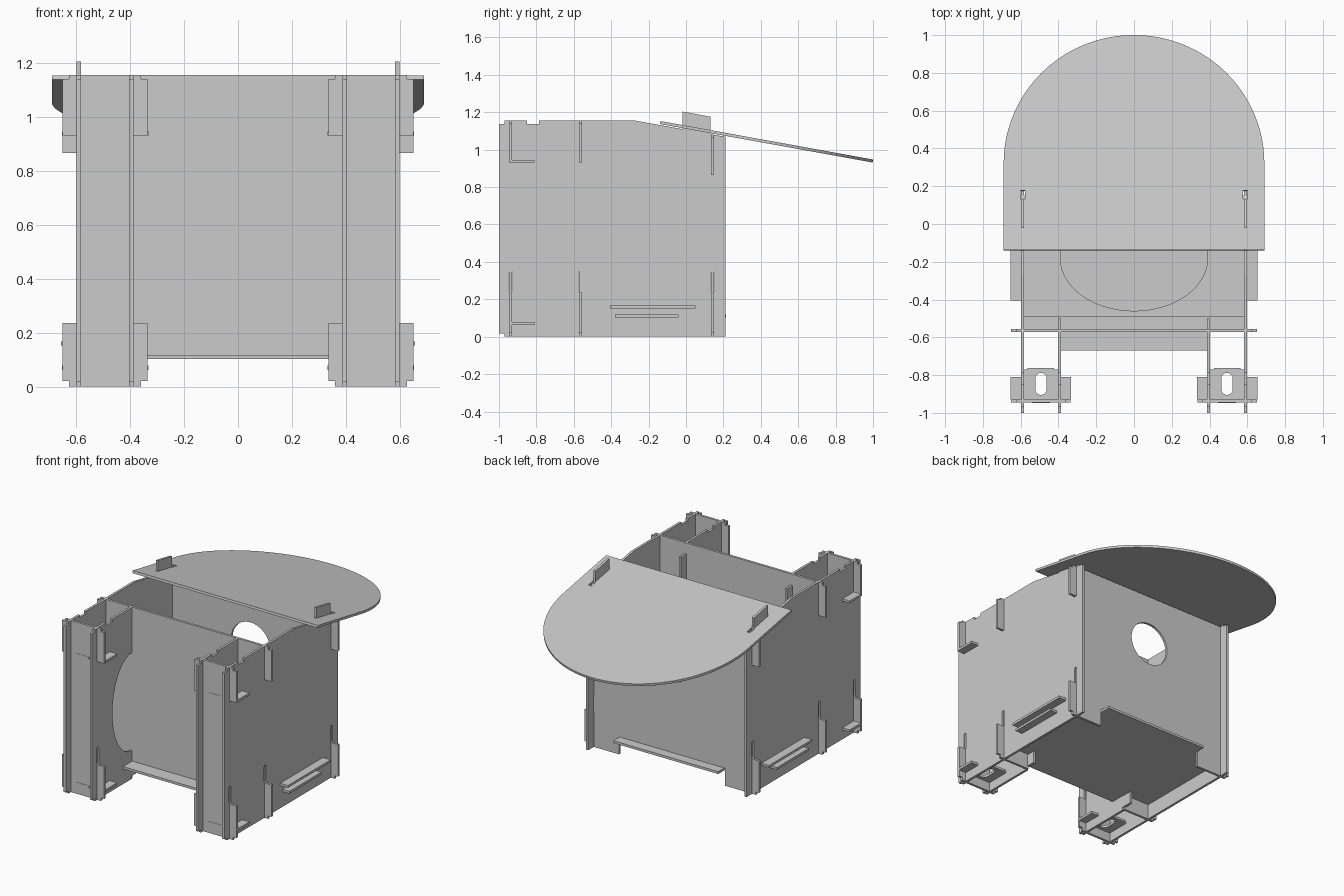
import bpy, bmesh, math
from mathutils import Matrix, Vector

if "Cube" in bpy.data.objects:
    bpy.data.objects.remove(bpy.data.objects["Cube"])

T = 0.016  # sheet thickness
AXES = {  # (u, v, normal) directions for each sheet orientation
    'side': ((0, 1, 0), (0, 0, 1), (1, 0, 0)),
    'wall': ((1, 0, 0), (0, 0, 1), (0, -1, 0)),
    'floor': ((1, 0, 0), (0, 1, 0), (0, 0, 1)),
}


def plate(name, kind, origin, outline, holes=()):
    """Flat sheet cut from a closed outline, with closed cut-outs."""
    cu = bpy.data.curves.new(name, 'CURVE')
    cu.dimensions = '2D'
    cu.fill_mode = 'BOTH'
    cu.extrude = T / 2
    for pts in (outline, *holes):
        sp = cu.splines.new('POLY')
        sp.points.add(len(pts) - 1)
        for p, (u, v) in zip(sp.points, pts):
            p.co = (u, v, 0, 1)
        sp.use_cyclic_u = True
    tmp = bpy.data.objects.new(name + "_outline", cu)
    bpy.context.collection.objects.link(tmp)
    bpy.context.view_layer.update()
    me = bpy.data.meshes.new_from_object(tmp.evaluated_get(bpy.context.evaluated_depsgraph_get()))
    bpy.data.objects.remove(tmp)
    m = Matrix([Vector(a) for a in AXES[kind]]).transposed().to_4x4()
    me.transform(Matrix.Translation(origin) @ m)
    bm = bmesh.new()
    bm.from_mesh(me)
    bmesh.ops.remove_doubles(bm, verts=bm.verts, dist=1e-5)
    bmesh.ops.recalc_face_normals(bm, faces=bm.faces)
    for f in bm.faces:
        f.smooth = False
    bm.to_mesh(me)
    bm.free()
    ob = bpy.data.objects.new(name, me)
    bpy.context.collection.objects.link(ob)
    return ob


def arc(cu, cv, ru, rv, a0, a1, n=48):
    return [(cu + ru * math.cos(math.radians(a0 + (a1 - a0) * i / n)),
             cv + rv * math.sin(math.radians(a0 + (a1 - a0) * i / n))) for i in range(n + 1)]


def ellipse(cu, cv, ru, rv, n=64):
    return arc(cu, cv, ru, rv, 0, 360, n)[:-1]


def slot(cu, v0, v1, r):
    """Upright slot with round ends."""
    return arc(cu, v1 - r, r, r, 0, 180, 10) + arc(cu, v0 + r, r, r, 180, 360, 10)


def mirrored(half, c=0.0):
    """Close a right-hand half outline (bottom to top) about u = c."""
    return half + [(2 * c - u, v) for u, v in reversed(half)]


def ears(x, z0, z1, top, out=0.06):
    """Right edge with a low and a high tab, bottom to top."""
    return [(x + out * .6, z0), (x + out * .6, .02), (x + out, .02), (x + out, .235), (x, .235),
            (x, z1), (x + out, z1), (x + out, top - .016), (x + out * .6, top - .016), (x + out * .6, top)]


FRONT, MID, BACK = -0.938, -0.565, 0.142   # y of the upright sheets
SIDE, INNER, TOP = 0.59, 0.395, 1.155
SLOPE = 0.181

front_edge = [(-.85, TOP), (-.97, TOP), (-.97, TOP - .018), (-1, TOP - .018), (-1, .018), (-.97, .018), (-.97, 0)]
notch = [(-.785, TOP), (-.785, TOP - .018), (-.85, TOP - .018)]

for s, tag in ((-1, "left"), (1, "right")):
    # outer side panel with roof tab and open slot ends
    plate(tag + "_side_panel", 'side', (s * SIDE, 0, 0),
          [(.21, 0), (.21, 1.069), (.13, 1.083), (.13, 1.176), (-.02, 1.204), (-.02, 1.11),
           (-.27, TOP)] + notch + front_edge,
          [slot(y, .235, .352, .01) for y in (FRONT, MID, BACK)])
    # inner pillar panel with curved cut-out and tabs through the middle wall
    plate(tag + "_inner_panel", 'side', (s * INNER, 0, 0),
          [(-.573, 0), (-.573, .02), (-.5, .02), (-.5, .1), (-.573, .1)]
          + arc(-.573, .52, .21, .33, 270, 90)
          + [(-.573, .87), (-.5, .87), (-.5, 1.08), (-.573, 1.08), (-.573, TOP)] + notch + front_edge,
          [slot(FRONT, .235, .352, .01)])
    # pillar front sheet
    c = (SIDE + INNER) / 2
    plate(tag + "_pillar_front", 'wall', (s * c, FRONT, 0), mirrored(ears(.0975, 0, .93, TOP)))
    # pillar shelves, each with an oval hand hole
    for z, lvl in ((.07, "lower"), (.938, "upper")):
        plate(f"{tag}_{lvl}_pillar_shelf", 'floor', (s * c, 0, z),
              mirrored([(.048, -.948), (.048, -.93), (.16, -.93), (.16, -.81), (.09, -.81),
                        (.09, -.77), (.07, -.77), (.07, -.762)]),
              [slot(0, -.905, -.788, .03)])

# middle and rear walls, with feet and side tabs
feet = [(.395, .118), (.395, 0)]
plate("middle_wall", 'wall', (0, MID, 0), mirrored(feet + ears(SIDE, 0, .93, TOP)))
plate("rear_wall", 'wall', (0, BACK, 0), mirrored(feet + ears(SIDE, 0, .865, 1.08)),
      [ellipse(0, .74, .145, .145)])

# lower floor, passing under both walls
plate("lower_floor", 'floor', (0, 0, .11),
      mirrored([(.39, -.67), (.39, -.555), (.582, -.555), (.582, -.38), (.65, -.38), (.65, -.04),
                (.582, -.04), (.582, .13), (.39, .13), (.39, .215)]))
# upper floor with oval opening
plate("upper_floor", 'floor', (0, 0, .16),
      mirrored([(.582, -.49), (.582, -.405), (.655, -.405), (.655, .05), (.582, .05), (.582, .13)]),
      [ellipse(0, -.18, .39, .28)])

# sloping round-ended roof, laid out flat and tilted about its front edge
k = math.sqrt(1 + SLOPE ** 2)


def roof_slot(x):
    y0, y1, y2 = (.12 * k, .27 * k, .315 * k)
    return [(x - .008, y0), (x + .008, y0), (x + .008, y1), (x + .012, y1), (x + .012, y2),
            (x - .012, y2), (x - .012, y1), (x - .008, y1)]


roof = plate("roof", 'floor', (0, 0, 0),
             [(-.69, 0), (.69, 0)] + arc(0, 1.137 * k - .69, .69, .69, 0, 180, 64),
             [roof_slot(SIDE), roof_slot(-SIDE)])
roof.data.transform(Matrix.Translation((0, -.138, 1.145)) @ Matrix.Rotation(-math.atan(SLOPE), 4, 'X'))
